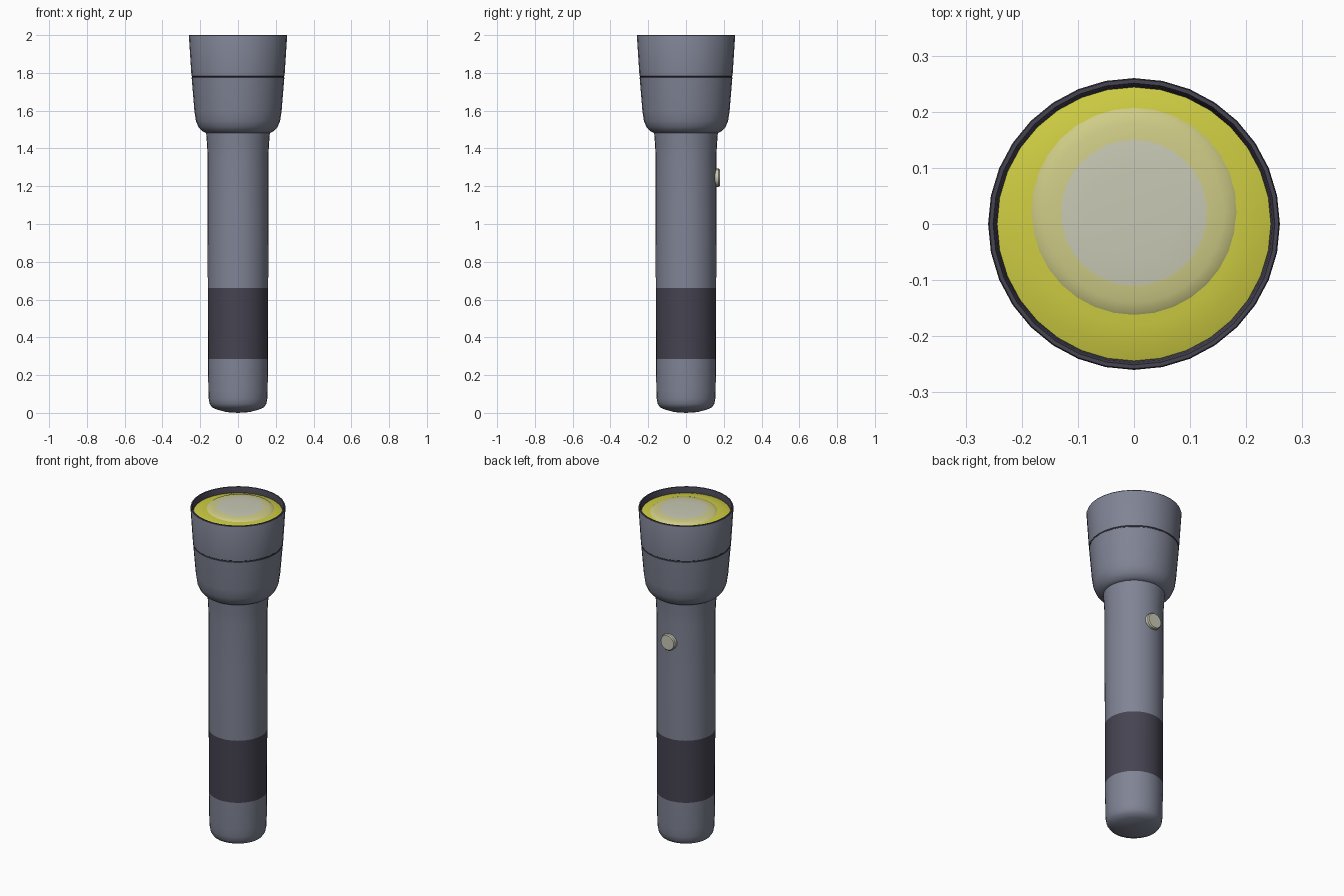
import bpy, bmesh, math

if "Cube" in bpy.data.objects:
    bpy.data.objects.remove(bpy.data.objects["Cube"])


def material(name, rgb):
    m = bpy.data.materials.new(name)
    m.diffuse_color = (*rgb, 1)
    m.use_nodes = True
    m.node_tree.nodes["Principled BSDF"].inputs["Base Color"].default_value = m.diffuse_color
    return m


grey = material("blue_grey", (0.215, 0.23, 0.30))
dark = material("dark_grip", (0.060, 0.057, 0.082))
yellow = material("lens_yellow", (0.62, 0.61, 0.055))
pale = material("pale_yellow", (0.62, 0.60, 0.24))
white = material("warm_white", (0.58, 0.58, 0.46))


def lathe(name, profile, mats, pick=None, sides=32, angle=35):
    """Revolve (radius, z) points round z; pick(i) gives the material of band i."""
    bm = bmesh.new()
    rings = []
    for r, z in profile:
        if r == 0:
            rings.append([bm.verts.new((0, 0, z))] * sides)
        else:
            rings.append([bm.verts.new((r * math.cos(2 * math.pi * k / sides),
                                        r * math.sin(2 * math.pi * k / sides), z))
                          for k in range(sides)])
    for i, (a, b) in enumerate(zip(rings, rings[1:])):
        for k in range(sides):
            n = (k + 1) % sides
            corners = list(dict.fromkeys((a[k], a[n], b[n], b[k])))
            face = bm.faces.new(corners)
            face.material_index = pick(i) if pick else 0
    me = bpy.data.meshes.new(name)
    bm.to_mesh(me)
    bm.free()
    ob = bpy.data.objects.new(name, me)
    bpy.context.collection.objects.link(ob)
    for m in mats:
        me.materials.append(m)
    bpy.ops.object.select_all(action='DESELECT')
    ob.select_set(True)
    bpy.context.view_layer.objects.active = ob
    bpy.ops.object.shade_smooth_by_angle(angle=math.radians(angle))
    return ob


# Handle with domed tail, dark grip band and flared neck
handle = [(0, 0), (0.06, 0.004), (0.11, 0.017), (0.138, 0.03), (0.15, 0.048),
          (0.155, 0.075), (0.157, 0.12), (0.159, 0.285), (0.16, 0.66),
          (0.161, 1.05), (0.161, 1.36), (0.164, 1.42), (0.169, 1.485)]
lathe("handle", handle, [grey, dark], lambda i: int(i == 7))

# Head: rounded base, flared wall with dark seam, dark rim and inner wall
head = [(0.14, 1.482), (0.169, 1.482), (0.19, 1.492), (0.209, 1.513),
        (0.223, 1.545), (0.231, 1.60), (0.2455, 1.775), (0.244, 1.777),
        (0.244, 1.782), (0.2465, 1.784), (0.260, 1.994), (0.258, 2.0),
        (0.251, 2.0), (0.247, 1.99), (0.243, 1.96)]
lathe("head", head, [grey, dark], lambda i: int(6 <= i <= 8 or i >= 10))

# Yellow lens
lathe("lens", [(0.246, 1.966), (0.22, 1.974), (0.18, 1.98), (0, 1.98)], [yellow])

# Raised glow dome, set slightly towards the back
glow = lathe("glow_dome", [(0.187, 1.976), (0.178, 1.983), (0.16, 1.988),
                           (0.13, 1.992), (0.08, 1.994), (0, 1.995)],
             [pale, white], lambda i: int(i >= 3))
glow.location.y = 0.02

# Push button on the back of the handle
button = lathe("push_button", [(0.048, 0), (0.048, 0.024), (0.043, 0.03), (0, 0.03)],
               [white], sides=20)
button.rotation_euler.x = -math.pi / 2
button.location = (0, 0.149, 1.245)
